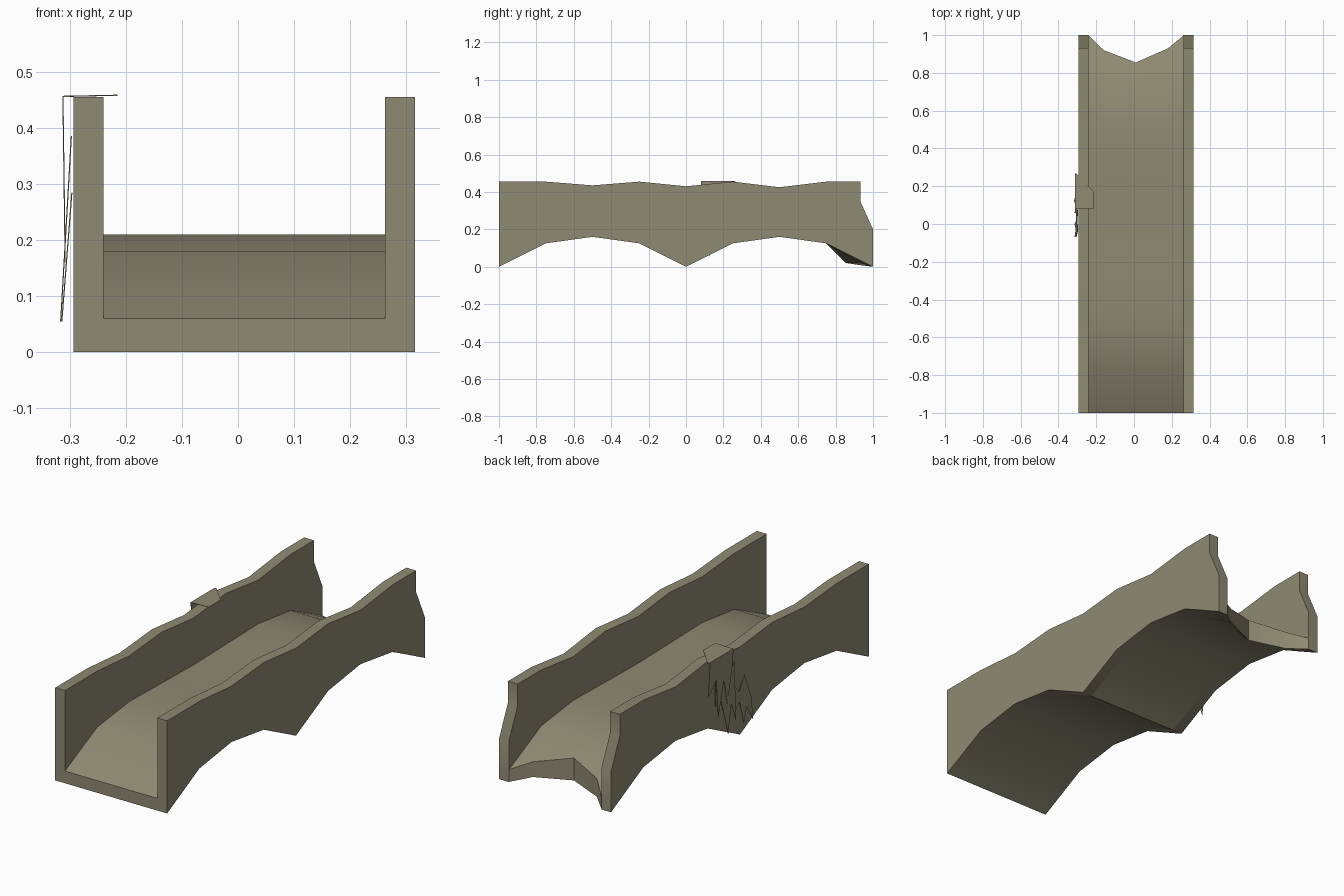
import bpy, bmesh, math

if "Cube" in bpy.data.objects:
    bpy.data.objects.remove(bpy.data.objects["Cube"])

stone = bpy.data.materials.new("olive_stone")
stone.diffuse_color = (0.275, 0.254, 0.172, 1)
stone.use_nodes = True
stone.node_tree.nodes["Principled BSDF"].inputs["Base Color"].default_value = stone.diffuse_color


def make_object(name, bm, angle=None):
    bmesh.ops.recalc_face_normals(bm, faces=bm.faces[:])
    me = bpy.data.meshes.new(name)
    bm.to_mesh(me)
    bm.free()
    ob = bpy.data.objects.new(name, me)
    bpy.context.collection.objects.link(ob)
    me.materials.append(stone)
    if angle is not None:
        bpy.ops.object.select_all(action='DESELECT')
        ob.select_set(True)
        bpy.context.view_layer.objects.active = ob
        bpy.ops.object.shade_smooth_by_angle(angle=math.radians(angle))
    return ob


def slab(name, a, b, angle):
    """Closed slab between two matching grids of points a[row][col], b[row][col]."""
    bm = bmesh.new()
    va = [[bm.verts.new(p) for p in row] for row in a]
    vb = [[bm.verts.new(p) for p in row] for row in b]
    n, m = len(a), len(a[0])
    for v in (va, vb):
        for i in range(n - 1):
            for j in range(m - 1):
                bm.faces.new((v[i][j], v[i + 1][j], v[i + 1][j + 1], v[i][j + 1]))
    rim = ([(i, 0) for i in range(n)] + [(n - 1, j) for j in range(1, m)]
           + [(i, m - 1) for i in range(n - 2, -1, -1)] + [(0, j) for j in range(m - 2, 0, -1)])
    for (i, j), (k, l) in zip(rim, rim[1:] + rim[:1]):
        bm.faces.new((va[i][j], va[k][l], vb[k][l], vb[i][j]))
    return make_object(name, bm, angle)


ys = [-1 + 0.25 * i for i in range(9)]
arch = [0, .125, .16, .125, 0, .125, .16, .125, 0]          # underside of both arches
crest = [.455, .455, .435, .455, .43, .455, .425, .455, .455]  # wavy parapet top
road = [.06, .18, .21, .205, .20, .205, .21, .18, .06]      # upper side of deck

# parapet walls, with a broken far end
for name, x0, x1 in (("left_wall", -.293, -.24), ("right_wall", .262, .315)):
    def side(x):
        rows = []
        for k, y in enumerate(ys):
            end = k == len(ys) - 1
            rows.append([(x, y, arch[k]), (x, y, .2),
                         (x, .932 if end else y, .35),
                         (x, .932 if end else y, crest[k])])
        return rows
    slab(name, side(x0), side(x1), 80)

# deck with double arch below and a V-shaped broken end
xs = [-.242, -.16, .01, .18, .264]
end_y = [1, .92, .855, .93, 1]
end_low = [0, .01, .02, .02, 0]
end_top = [.06, .10, .13, .095, .06]
low = [[(x, ys[k], arch[k]) for x in xs] for k in range(8)]
top = [[(x, ys[k], road[k]) for x in xs] for k in range(8)]
low.append([(x, y, z) for x, y, z in zip(xs, end_y, end_low)])
top.append([(x, y, z) for x, y, z in zip(xs, end_y, end_top)])
slab("deck", low, top, 40)


def sheet(name, pts, offset):
    """Thin plate from an outline, thickened along the given offset."""
    bm = bmesh.new()
    f = bm.faces.new([bm.verts.new(p) for p in pts])
    r = bmesh.ops.extrude_face_region(bm, geom=[f])
    bmesh.ops.translate(bm, vec=offset,
                        verts=[g for g in r["geom"] if isinstance(g, bmesh.types.BMVert)])
    return make_object(name, bm)


def hanging(name, outline, x_top, x_low):
    """Jagged sheet in the y-z plane, leaning outward from top to bottom."""
    zt, zl = max(p[1] for p in outline), min(p[1] for p in outline)
    pts = [(x_top + (x_low - x_top) * (zt - z) / (zt - zl), y, z) for y, z in outline]
    sheet(name, pts, (.002, 0, 0))


# draped growth over the left wall
sheet("drape_top", [(-.313, .08, .455), (-.215, .08, .457), (-.215, .175, .457),
                    (-.26, .22, .456), (-.305, .268, .455), (-.313, .26, .455)], (0, 0, .002))
hanging("drape_upper", [(.26, .455), (.27, .29), (.21, .35), (.19, .16), (.15, .33),
                        (.12, .20), (.08, .40), (.08, .455)], -.313, -.309)
hanging("drape_middle", [(.20, .385), (.21, .22), (.17, .25), (.125, .055), (.09, .19),
                         (.06, .10), (.05, .38), (.12, .30)], -.298, -.317)
hanging("drape_lower", [(.07, .285), (.06, .14), (.02, .17), (0, .06), (-.03, .13),
                        (-.07, .055), (-.07, .16), (-.03, .285), (.02, .22)], -.297, -.315)
